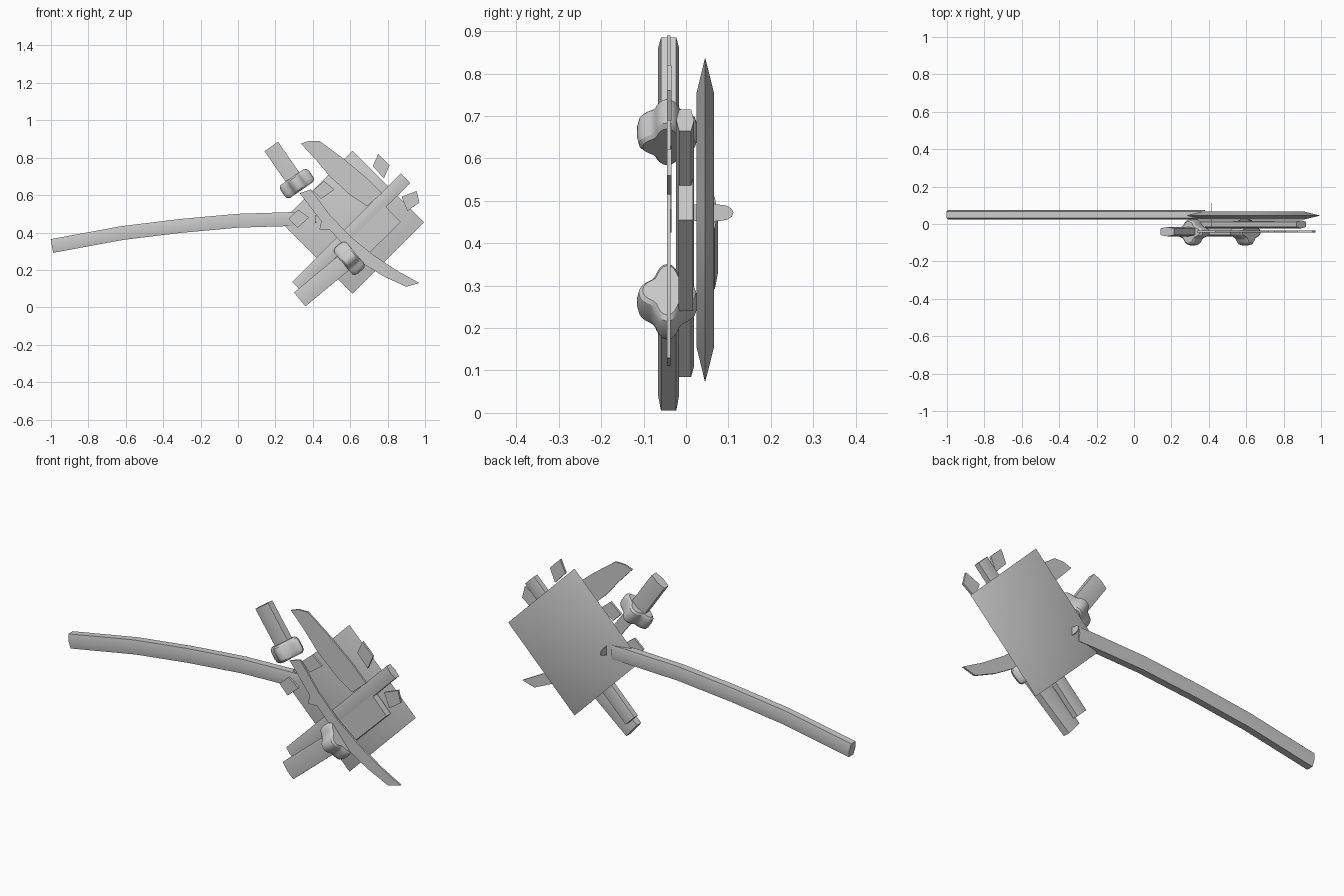
import bpy, bmesh, math
from mathutils import Vector

if "Cube" in bpy.data.objects:
    bpy.data.objects.remove(bpy.data.objects["Cube"])


def finish(name, bm, smooth=True):
    bmesh.ops.recalc_face_normals(bm, faces=bm.faces[:])
    me = bpy.data.meshes.new(name)
    bm.to_mesh(me)
    bm.free()
    ob = bpy.data.objects.new(name, me)
    bpy.context.collection.objects.link(ob)
    if smooth:
        bpy.ops.object.select_all(action='DESELECT')
        ob.select_set(True)
        bpy.context.view_layer.objects.active = ob
        bpy.ops.object.shade_smooth_by_angle(angle=math.radians(30))
    return ob


def bridge(bm, rings):
    """Skin a list of closed vertex rings and cap both ends."""
    vs = [[bm.verts.new(p) for p in r] for r in rings]
    n = len(vs[0])
    for a, b in zip(vs, vs[1:]):
        for i in range(n):
            j = (i + 1) % n
            bm.faces.new((a[i], a[j], b[j], b[i]))
    bm.faces.new(vs[0])
    bm.faces.new(vs[-1])


def bar(name, path, y, w, side, ridge):
    """Bar along an (x, z) path: flat edges, faces crowned with a ridge."""
    pts = [Vector(p) for p in path]
    prof = [(w, side), (0, ridge), (-w, side), (-w, -side), (0, -ridge), (w, -side)]
    rings = []
    for i, p in enumerate(pts):
        t = (pts[min(i + 1, len(pts) - 1)] - pts[max(i - 1, 0)]).normalized()
        nrm = Vector((-t.y, t.x))
        rings.append([(p.x + nrm.x * u, y + v, p.y + nrm.y * u) for u, v in prof])
    bm = bmesh.new()
    bridge(bm, rings)
    return finish(name, bm)


def slab(name, outline, y0, y1):
    """Flat outline in x, z extruded along y."""
    bm = bmesh.new()
    bridge(bm, [[(x, y, z) for x, z in outline] for y in (y0, y1)])
    return finish(name, bm)


def lobed(name, centre, axis, thick, r, amp, long_scale, round_edge):
    """Four-lobed disc facing along a direction in the x, z plane."""
    c = Vector(centre)
    a = Vector((axis[0], 0, axis[1])).normalized()
    u, v = Vector((-a.z, 0, a.x)), Vector((0, 1, 0))
    h = thick / 2
    rings = []
    steps = [(-h, 0.82), (-h * .8, 0.95), (-h * .4, 1), (h * .4, 1), (h * .8, 0.95), (h, 0.82)]
    for d, s in (steps if round_edge else [(-h, 1), (h, 1)]):
        ring = []
        for i in range(40):
            t = math.tau * i / 40
            q = (r + amp * math.cos(4 * t)) * s
            ring.append(c + a * d + u * (q * math.cos(t) * long_scale) + v * (q * math.sin(t)))
        rings.append(ring)
    bm = bmesh.new()
    bridge(bm, rings)
    return finish(name, bm)


# Diamond plate with shallow bevels all round
bm = bmesh.new()
diamond = lambda r, y: [(0.612 + r * dx, y, 0.455 + r * dz)
                        for dx, dz in ((1, 0), (0, 1), (-1, 0), (0, -1))]
bridge(bm, [diamond(0.30, 0.025), diamond(0.383, 0.045), diamond(0.30, 0.066)])
finish("back_plate", bm)

# Long curved handle
bar("handle", [(-0.995, 0.328), (-0.62, 0.397), (-0.31, 0.435), (0, 0.463), (0.29, 0.472),
               (0.38, 0.472)], 0.05, 0.037, 0.018, 0.025)

# Thin lobed fin crossing the plate
lobed("fin", (0.416, 0.047, 0.472), (1, 0), 0.004, 0.047, 0.018, 1, False)

# Straight rod and board in the middle layer
bar("cross_rod", [(0.315, 0.11), (0.895, 0.69)], -0.002, 0.036, 0.014, 0.021)
slab("board", [(0.75, 0.58), (0.87, 0.455), (0.65, 0.24), (0.53, 0.36)], -0.018, 0.017)

# Two hilts, each with a lobed guard
for tag, end, knob, w in (("upper", (0.178, 0.86), (0.315, 0.662), 0.044),
                          ("lower", (0.33, 0.042), (0.595, 0.262), 0.048)):
    e, k = Vector(end), Vector(knob)
    d = (k - e).normalized()
    bar(tag + "_hilt", [e, k + d * 0.02], -0.041, w, 0.018, 0.025)
    lobed(tag + "_guard", (k.x, -0.044, k.y), d, 0.085, 0.06, 0.011, 1.3, True)

# Thin curved blades
slab("lower_blade", [(0.33, 0.61), (0.39, 0.63), (0.49, 0.495), (0.605, 0.375), (0.73, 0.275),
                     (0.86, 0.19), (0.97, 0.13), (0.90, 0.11), (0.78, 0.165), (0.65, 0.245),
                     (0.54, 0.36), (0.49, 0.415), (0.435, 0.415), (0.445, 0.46)],
     -0.045, -0.036)
slab("upper_blade", [(0.337, 0.875), (0.38, 0.89), (0.435, 0.89), (0.57, 0.79), (0.69, 0.69),
                     (0.77, 0.61), (0.69, 0.54), (0.60, 0.60), (0.49, 0.70), (0.42, 0.785)],
     -0.045, -0.036)

# Small loose diamond chips
chips = [
    [(0.72, 0.755), (0.75, 0.82), (0.81, 0.76), (0.78, 0.69)],
    [(0.875, 0.59), (0.955, 0.622), (0.97, 0.56), (0.905, 0.515)],
    [(0.40, 0.625), (0.46, 0.675), (0.515, 0.63), (0.445, 0.58)],
    [(0.27, 0.475), (0.323, 0.522), (0.38, 0.48), (0.318, 0.425)],
]
for i, c in enumerate(chips):
    slab("chip_%d" % (i + 1), c, -0.045, -0.034)
